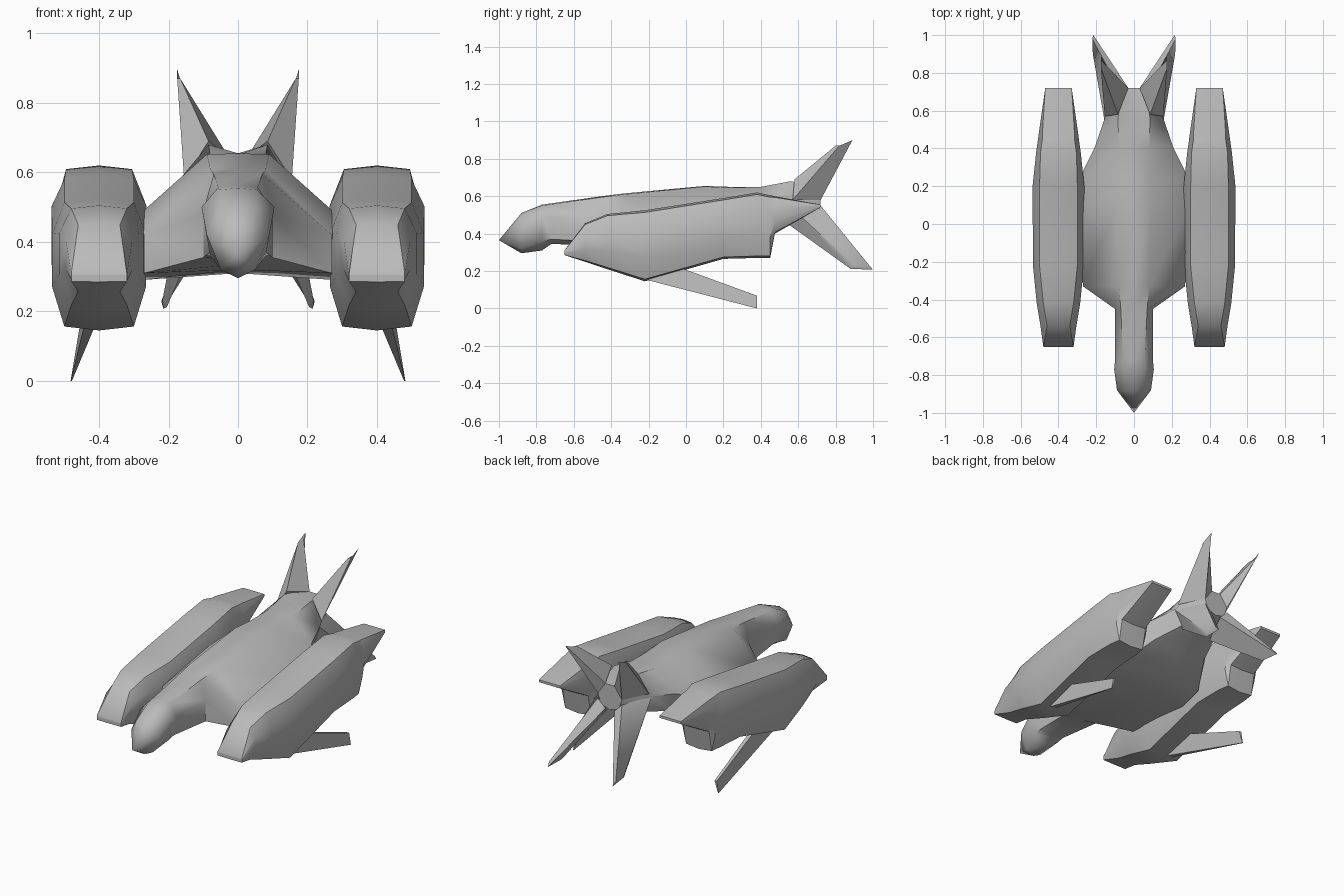
import bpy
import bmesh
from math import radians

cube = bpy.data.objects.get("Cube")
if cube:
    bpy.data.objects.remove(cube, do_unlink=True)

GREY = (0.5, 0.5, 0.5, 1)
hull_grey = bpy.data.materials.new("hull grey")
hull_grey.diffuse_color = GREY
hull_grey.use_nodes = True
for node in hull_grey.node_tree.nodes:
    if node.type == 'BSDF_PRINCIPLED':
        node.inputs["Base Color"].default_value = GREY


def loft(name, rings, angle):
    """Skin a closed solid through rings that have equal point counts."""
    bm = bmesh.new()
    loops = [[bm.verts.new(point) for point in ring] for ring in rings]
    count = len(loops[0])
    for first, second in zip(loops, loops[1:]):
        for i in range(count):
            j = (i + 1) % count
            bm.faces.new((first[i], first[j], second[j], second[i]))
    bm.faces.new(loops[0])
    bm.faces.new(loops[-1])
    bmesh.ops.remove_doubles(bm, verts=bm.verts, dist=0.0005)
    bmesh.ops.recalc_face_normals(bm, faces=bm.faces)
    mesh = bpy.data.meshes.new(name)
    bm.to_mesh(mesh)
    bm.free()
    mesh.materials.append(hull_grey)
    obj = bpy.data.objects.new(name, mesh)
    bpy.context.collection.objects.link(obj)
    bpy.ops.object.select_all(action='DESELECT')
    obj.select_set(True)
    bpy.context.view_layer.objects.active = obj
    bpy.ops.object.shade_smooth_by_angle(angle=radians(angle))
    return obj


def pair(name, rings, angle):
    """Build a part on the left and its mirror image on the right."""
    loft("left_" + name, rings, angle)
    mirrored = [[(-x, y, z) for x, y, z in ring] for ring in rings]
    loft("right_" + name, mirrored, angle)


# Fuselage: half sections of top, shoulder, side, belly edge and keel
def body_ring(y, top, shoulder, side, belly, keel):
    half = [shoulder, side, belly]
    right = [(x, y, z) for x, z in half]
    left = [(-x, y, z) for x, z in reversed(half)]
    return [(0, y, top)] + right + [(0, y, keel)] + left


tip = (0, .365)
fuselage = [
    (-1, .365, tip, tip, tip, .365),
    (-.88, .51, (.05, .495), (.09, .42), (.05, .32), .295),
    (-.77, .555, (.055, .55), (.105, .5), (.08, .36), .31),
    (-.72, .562, (.057, .557), (.1, .49), (.08, .37), .345),
    (-.45, .6, (.07, .595), (.1, .48), (.1, .355), .335),
    (-.33, .615, (.08, .61), (.27, .42), (.27, .31), .32),
    (.1, .655, (.09, .652), (.3, .465), (.28, .29), .31),
    (.24, .65, (.085, .645), (.29, .47), (.27, .32), .33),
    (.4, .65, (.08, .65), (.21, .53), (.18, .42), .38),
    (.56, .655, (.085, .68), (.155, .56), (.12, .46), .45),
    (.72, .65, (.06, .65), (.08, .58), (.06, .52), .5),
]
loft("fuselage", [body_ring(*row) for row in fuselage], 50)


# Engine nacelles: rounded octagonal sections around a long axis
def nacelle_ring(y, top, bottom, wide, narrow):
    height = top - bottom
    high, low = top - height * .27, bottom + height * .33
    crown = height * .03
    half = [(narrow, top - crown), (wide, high), (wide, low), (narrow, bottom + crown)]
    outer = [(.4 + x, y, z) for x, z in half]
    inner = [(.4 - x, y, z) for x, z in reversed(half)]
    return [(.4, y, top)] + outer + [(.4, y, bottom)] + inner


nacelle = [
    (-.65, .31, .285, .08, .08),
    (-.54, .455, .25, .095, .06),
    (-.42, .505, .21, .115, .08),
    (-.22, .525, .145, .135, .1),
    (.2, .59, .265, .137, .1),
    (.38, .62, .27, .118, .095),
    (.45, .605, .27, .108, .085),
    (.475, .6, .4, .105, .085),
    (.72, .555, .54, .07, .07),
]
pair("nacelle", [nacelle_ring(*row) for row in nacelle], 38)

# Thin blades trailing below the nacelles
pair("lower_blade", [
    [(.405, -.2, .28), (.435, -.2, .28), (.445, -.2, .15), (.415, -.2, .15)],
    [(.455, .38, .068), (.47, .38, .068), (.482, .38, 0), (.478, .38, 0)],
], 40)

# Upper and lower tail fins, swept back from the tail
pair("upper_tail_fin", [
    [(.085, .58, .69), (.155, .57, .58), (.08, .72, .58), (.03, .72, .65)],
    [(.166, .8, .87), (.175, .82, .87), (.176, .89, .9), (.168, .86, .87)],
], 60)
pair("lower_tail_fin", [
    [(.155, .54, .56), (.1, .54, .455), (.03, .72, .5), (.08, .72, .55)],
    [(.218, .9, .23), (.205, .88, .212), (.215, 1, .207), (.221, .98, .23)],
], 60)
